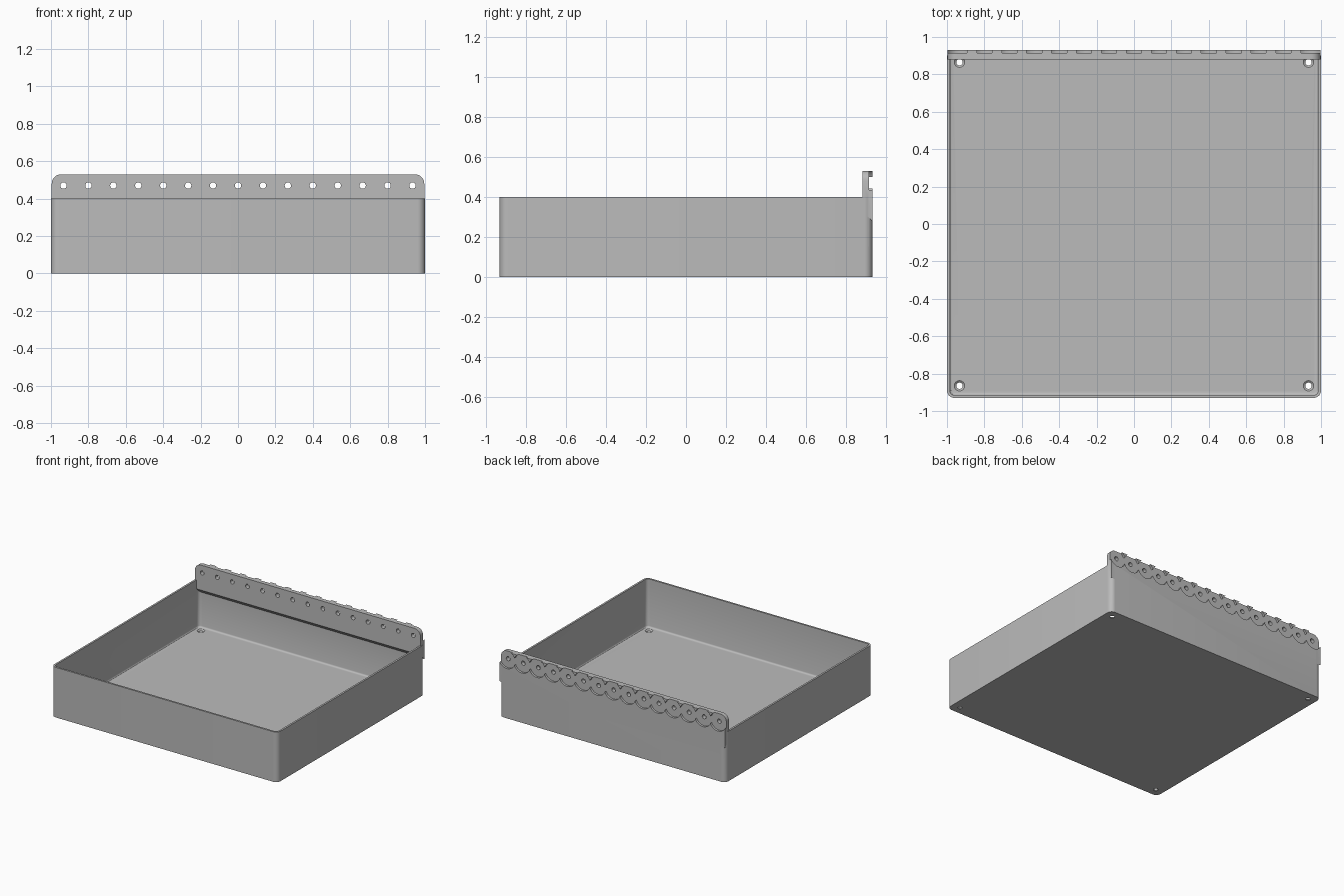
import bpy, bmesh, math
from mathutils import Matrix, Vector

old = bpy.data.objects.get("Cube")
if old:
    bpy.data.objects.remove(old, do_unlink=True)

grey = bpy.data.materials.new("plain_grey")
grey.use_nodes = True
grey.diffuse_color = (0.5, 0.5, 0.5, 1)
grey.node_tree.nodes["Principled BSDF"].inputs["Base Color"].default_value = (0.5, 0.5, 0.5, 1)


def add_object(name, bm):
    bmesh.ops.recalc_face_normals(bm, faces=bm.faces[:])
    mesh = bpy.data.meshes.new(name)
    bm.to_mesh(mesh)
    bm.free()
    mesh.materials.append(grey)
    obj = bpy.data.objects.new(name, mesh)
    bpy.context.collection.objects.link(obj)
    return obj


def box(lo, hi):
    bm = bmesh.new()
    bmesh.ops.create_cube(bm, size=1)
    lo, hi = Vector(lo), Vector(hi)
    for v in bm.verts:
        v.co = (lo + hi) / 2 + v.co * (hi - lo)
    return bm


def round_edges(bm, test, radius, segments):
    edges = [e for e in bm.edges if test(e.verts[0].co, e.verts[1].co)]
    bmesh.ops.bevel(bm, geom=edges, offset=radius, segments=segments,
                    profile=0.5, affect='EDGES')


def upright(a, b):
    return abs(a.z - b.z) > 0.1


def cylinder(name, centre, r1, r2, depth, along_y=False, sides=40):
    bm = bmesh.new()
    turn = Matrix.Rotation(-math.pi / 2, 4, 'X') if along_y else Matrix()
    bmesh.ops.create_cone(bm, cap_ends=True, segments=sides, radius1=r1, radius2=r2,
                          depth=depth, matrix=Matrix.Translation(centre) @ turn)
    return add_object(name, bm)


def combine(target, other, operation):
    mod = target.modifiers.new("combine", 'BOOLEAN')
    mod.operation = operation
    mod.solver = 'EXACT'
    mod.object = other
    bpy.context.view_layer.objects.active = target
    bpy.ops.object.modifier_apply(modifier=mod.name)
    bpy.data.objects.remove(other, do_unlink=True)


# Open tray with rounded corners
bm = box((-1, -0.93, 0), (1, 0.93, 0.4))
round_edges(bm, upright, 0.04, 8)
tray = add_object("tray", bm)

# Hollow inside, softened where the walls meet the floor
bm = box((-0.985, -0.915, 0.015), (0.985, 0.915, 0.6))
round_edges(bm, upright, 0.026, 8)
round_edges(bm, lambda a, b: a.z < 0.02 and b.z < 0.02, 0.012, 3)
combine(tray, add_object("hollow", bm), 'DIFFERENCE')

# Thick mounting rail along the back, sloped underneath, rounded at the top ends
bm = box((-0.996, 0.88, 0.28), (0.996, 0.93, 0.53))
for v in bm.verts:
    if v.co.y < 0.9 and v.co.z < 0.3:
        v.co.z = 0.33
round_edges(bm, lambda a, b: a.z > 0.5 and b.z > 0.5 and abs(a.y - b.y) > 0.01, 0.05, 8)
combine(tray, add_object("mounting_rail", bm), 'UNION')

# Row of round pockets in the rail's back, each with a through hole
for i in range(-7, 8):
    x = i * 0.1333
    combine(tray, cylinder("pocket", (x, 0.94, 0.47), 0.0725, 0.0725, 0.054, True), 'DIFFERENCE')
    combine(tray, cylinder("rail_hole", (x, 0.9, 0.47), 0.017, 0.017, 0.2, True, 24), 'DIFFERENCE')

# Countersunk screw holes in the floor corners
for x in (-0.933, 0.933):
    for y in (-0.865, 0.865):
        combine(tray, cylinder("countersink", (x, y, 0.012), 0.014, 0.034, 0.016), 'DIFFERENCE')
        combine(tray, cylinder("screw_hole", (x, y, 0), 0.017, 0.017, 0.1, sides=24), 'DIFFERENCE')

bpy.ops.object.select_all(action='DESELECT')
tray.select_set(True)
bpy.context.view_layer.objects.active = tray
bpy.ops.object.shade_smooth_by_angle(angle=math.radians(30))
